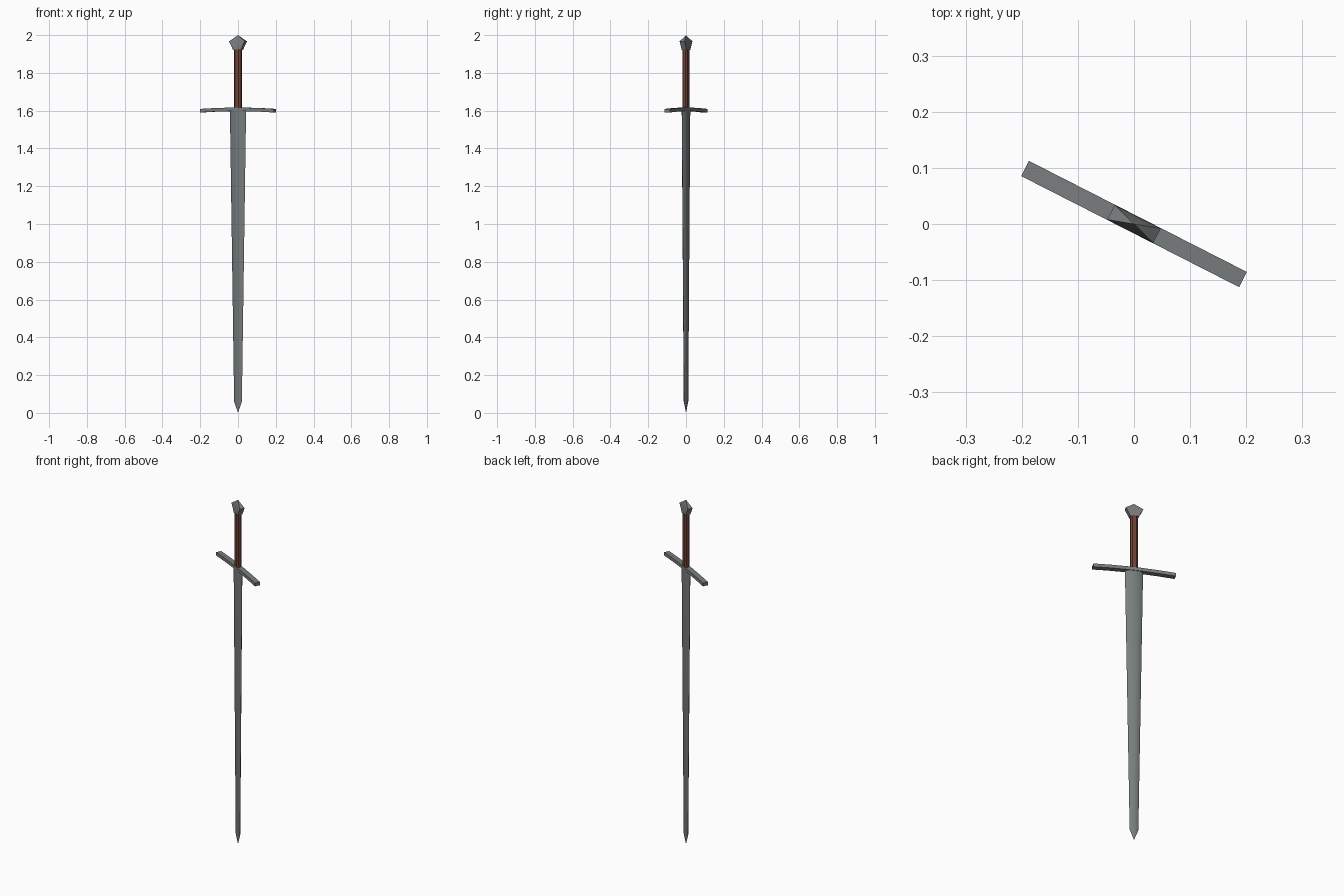
import bpy, bmesh, math
from mathutils import Matrix

if "Cube" in bpy.data.objects:
    bpy.data.objects.remove(bpy.data.objects["Cube"])

TURN = Matrix.Rotation(math.radians(-27), 4, 'Z')   # whole sword is turned about z

def material(name, rgb):
    m = bpy.data.materials.new(name)
    m.diffuse_color = (*rgb, 1)
    m.use_nodes = True
    m.node_tree.nodes["Principled BSDF"].inputs["Base Color"].default_value = m.diffuse_color
    return m

steel = material("steel", (0.19, 0.205, 0.205))
leather = material("brown leather", (0.16, 0.055, 0.035))

RECT = [(-1, -1), (1, -1), (1, 1), (-1, 1)]
HEX = [(-1, 0), (-0.55, -1), (0.55, -1), (1, 0), (0.55, 1), (-0.55, 1)]
OCT = [(-1, -.45), (-.55, -1), (.55, -1), (1, -.45), (1, .45), (.55, 1), (-.55, 1), (-1, .45)]

def loft(name, section, rings, mat, smooth=40):
    """Stack scaled copies of a section; rings are (z, half width, half depth)."""
    bm = bmesh.new()
    loops = []
    for z, w, d in rings:
        if w == 0:
            loops.append([bm.verts.new((0, 0, z))])
        else:
            loops.append([bm.verts.new((x * w, y * d, z)) for x, y in section])
    n = len(section)
    for a, b in zip(loops, loops[1:]):
        for i in range(n):
            j = (i + 1) % n
            quad = [a[i % len(a)], a[j % len(a)], b[j % len(b)], b[i % len(b)]]
            bm.faces.new(list(dict.fromkeys(quad)))
    for l in (loops[0], loops[-1]):
        if len(l) > 1:
            bm.faces.new(l)
    return finish(name, bm, mat, smooth)

def finish(name, bm, mat, smooth):
    bmesh.ops.recalc_face_normals(bm, faces=bm.faces)
    bm.transform(TURN)
    me = bpy.data.meshes.new(name)
    bm.to_mesh(me)
    bm.free()
    me.materials.append(mat)
    ob = bpy.data.objects.new(name, me)
    bpy.context.collection.objects.link(ob)
    bpy.context.view_layer.objects.active = ob
    ob.select_set(True)
    bpy.ops.object.shade_smooth_by_angle(angle=math.radians(smooth))
    ob.select_set(False)
    return ob

# Blade, tapering to a short point at the ground
loft("blade", HEX, [(0, 0, 0), (0.06, 0.023, 0.007), (1.6, 0.048, 0.012)], steel)

# Grip
loft("grip", OCT, [(1.60, 0.02, 0.0145), (1.925, 0.02, 0.0145)], leather)

# Pommel, flaring out and closing in a low pyramid
loft("pommel", RECT, [(1.92, 0.022, 0.0135), (1.967, 0.046, 0.0145), (2.0, 0, 0)], steel, 30)

# Crossguard, a flat bar drooping slightly at both ends
bm = bmesh.new()
rows = []
for x in (-0.218, -0.13, -0.04, 0.04, 0.13, 0.218):
    z = 1.607 - 0.15 * x * x
    rows.append([bm.verts.new((x, y * 0.0152, z + s * 0.0095)) for y, s in RECT])
for a, b in zip(rows, rows[1:]):
    for i in range(4):
        j = (i + 1) % 4
        bm.faces.new((a[i], a[j], b[j], b[i]))
bm.faces.new(rows[0])
bm.faces.new(rows[-1])
finish("crossguard", bm, steel, 30)
